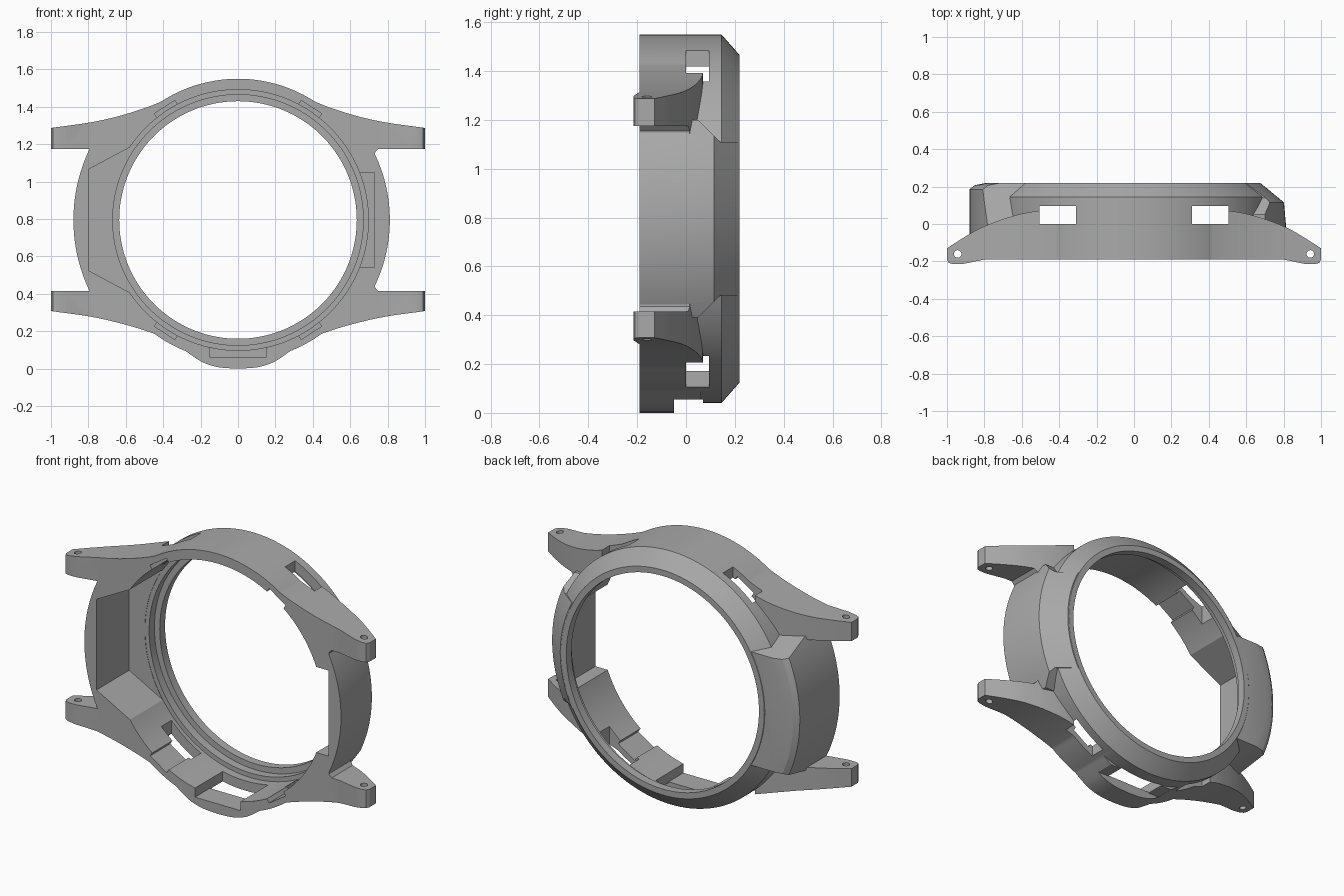
import bpy, bmesh, math
from mathutils import Vector, Matrix

if "Cube" in bpy.data.objects:
    bpy.data.objects.remove(bpy.data.objects["Cube"], do_unlink=True)

CZ = 0.795  # height of the ring axis

grey = bpy.data.materials.new("plain grey")
grey.use_nodes = True
grey.diffuse_color = (0.4, 0.4, 0.4, 1)
grey.node_tree.nodes["Principled BSDF"].inputs["Base Color"].default_value = (0.4, 0.4, 0.4, 1)


def finish(bm, name):
    bmesh.ops.recalc_face_normals(bm, faces=bm.faces)
    mesh = bpy.data.meshes.new(name)
    bm.to_mesh(mesh)
    bm.free()
    mesh.materials.append(grey)
    ob = bpy.data.objects.new(name, mesh)
    bpy.context.collection.objects.link(ob)
    return ob


def extrude(name, points, direction):
    """Closed solid from a planar loop of 3D points."""
    bm = bmesh.new()
    lower = [bm.verts.new(p) for p in points]
    upper = [bm.verts.new(Vector(p) + Vector(direction)) for p in points]
    bm.faces.new(lower)
    bm.faces.new(upper[::-1])
    for i in range(len(lower)):
        j = (i + 1) % len(lower)
        bm.faces.new((lower[j], lower[i], upper[i], upper[j]))
    return finish(bm, name)


def prism_y(name, xz, y0, y1):
    return extrude(name, [(x, y0, z) for x, z in xz], (0, y1 - y0, 0))


def revolve(name, profile, steps=144):
    """Solid of (radius, y) points turned about the ring axis."""
    bm = bmesh.new()
    rings = []
    for r, y in profile:
        angles = [2 * math.pi * i / steps for i in range(steps)]
        rings.append([bm.verts.new((r * math.cos(a), y, CZ + r * math.sin(a))) for a in angles])
    for a, b in zip(rings, rings[1:]):
        for i in range(steps):
            j = (i + 1) % steps
            bm.faces.new((a[i], a[j], b[j], b[i]))
    bm.faces.new(rings[0])
    bm.faces.new(rings[-1])
    return finish(bm, name)


def box(name, x, y, z):
    return prism_y(name, [(x[0], z[0]), (x[1], z[0]), (x[1], z[1]), (x[0], z[1])], *y)


def boolean(target, other, operation):
    mod = target.modifiers.new("bool", 'BOOLEAN')
    mod.operation = operation
    mod.solver = 'EXACT'
    mod.object = other
    bpy.context.view_layer.objects.active = target
    bpy.ops.object.modifier_apply(modifier=mod.name)
    bpy.data.objects.remove(other, do_unlink=True)


def smooth(points, n=5):
    """Catmull-Rom curve through 2D points."""
    p = [Vector(q) for q in points]
    p = [2 * p[0] - p[1]] + p + [2 * p[-1] - p[-2]]
    out = []
    for a, b, c, d in zip(p, p[1:], p[2:], p[3:]):
        for i in range(n):
            t = i / n
            out.append(0.5 * (2 * b + (c - a) * t + (2 * a - 5 * b + 4 * c - d) * t * t
                              + (3 * b - a - 3 * c + d) * t ** 3))
    return [tuple(q) for q in out] + [tuple(points[-1])]


def mirrored(half):
    """Close a half loop whose ends lie on x = 0."""
    return half + [(-x, y) for x, y in reversed(half[1:-1])]


def ramped_flank(name, profile, ramp, x0, x1):
    """Sector of a revolved solid whose two ends slope along (y, half height) points."""
    solid = revolve(name, profile)
    loop = [(x0, y, CZ + h) for y, h in ramp] + [(x0, y, CZ - h) for y, h in reversed(ramp)]
    boolean(solid, extrude(name + "_limits", loop, (x1 - x0, 0, 0)), 'INTERSECT')
    return solid


# Front outline of lugs and bottom bump
top_edge = smooth([(0, 1.543), (0.1, 1.536), (0.2, 1.515), (0.3, 1.478), (0.4, 1.433),
                   (0.5, 1.393), (0.65, 1.347), (0.8, 1.315), (1, 1.287)])
low_edge = smooth([(1, 0.308), (0.8, 0.28), (0.65, 0.248), (0.5, 0.205), (0.4, 0.166),
                   (0.3, 0.108), (0.24, 0.066), (0.18, 0.03), (0.1, 0.007), (0, 0)])
lug_root = [(1, 1.175), (0.75, 1.175), (0.732, 1.155)]
lug_root += [(x, 2 * CZ - z) for x, z in reversed(lug_root)]
lugs = prism_y("lugs", mirrored(top_edge + lug_root + low_edge), -0.3, 0.3)

# Trim the lugs by their curved profile seen from above
curve = smooth([(1, -0.13), (0.9, -0.066), (0.8, -0.012), (0.65, 0.042), (0.5, 0.07), (0.3, 0.062)])
profile = mirrored([(0, -0.19), (0.8, -0.19), (0.92, -0.215), (0.97, -0.215), (0.99, -0.208),
                    (1, -0.19)] + curve + [(0, 0.062)])
boolean(lugs, extrude("lug_profile", [(x, y, -0.2) for x, y in profile], (0, 0, 2)), 'INTERSECT')

# Trim the bottom bump behind its front lip
boolean(lugs, box("bottom_trim", (-0.3, 0.3), (-0.05, 0.3), (-0.2, 0.055)), 'DIFFERENCE')

# Round case body with the conical bezel
case = revolve("watch_case", [(0.755, -0.19), (0.755, 0.145), (0.67, 0.22)])

# Chamfered flank on one side, larger bulging block on the other
flank = ramped_flank("flank", [(0.812, -0.19), (0.812, 0.0), (0.802, 0.115), (0.676, 0.219)],
                     [(-0.3, 0.385), (0.0, 0.405), (0.05, 0.405), (0.14, 0.315), (0.3, 0.312)], 0.3, 1)
block = ramped_flank("side_block", [(0.88, -0.19), (0.88, 0.185), (0.852, 0.207), (0.8, 0.218)],
                     [(-0.3, 0.385), (0.0, 0.4), (0.3, 0.315)], -1, -0.3)
for part in (flank, block, lugs):
    boolean(case, part, 'UNION')

# Stepped bore
boolean(case, revolve("bore", [(0.697, -0.4), (0.697, 0.12), (0.67, 0.12), (0.67, 0.17),
                               (0.635, 0.17), (0.635, 0.4)]), 'DIFFERENCE')

# Pockets in both flanks
boolean(case, prism_y("block_pocket", [(-0.8, 1.065), (-0.5, 1.225), (-0.5, 0.365), (-0.8, 0.525)],
                      -0.4, 0.118), 'DIFFERENCE')
boolean(case, box("flank_pocket", (0.5, 0.73), (-0.4, 0.09), (0.54, 1.05)), 'DIFFERENCE')

# Recess at the bottom with a window behind the lip
boolean(case, box("bottom_recess", (-0.15, 0.15), (-0.4, 0.07), (0.06, 0.25)), 'DIFFERENCE')
boolean(case, box("bottom_window", (-0.15, 0.15), (-0.05, 0.07), (0.02, 0.2)), 'DIFFERENCE')

for s in (-1, 1):
    # Strap windows through the upper and lower walls
    boolean(case, box("strap_window", sorted((s * 0.31, s * 0.505)), (0, 0.095), (-0.2, 2)), 'DIFFERENCE')
    # Spring bar holes
    bm = bmesh.new()
    bmesh.ops.create_cone(bm, cap_ends=True, segments=24, radius1=0.02, radius2=0.02, depth=3,
                          matrix=Matrix.Translation((s * 0.943, -0.16, CZ)))
    boolean(case, finish(bm, "bar_hole"), 'DIFFERENCE')
    # Slanted slots inside the wall
    for v in (-1, 1):
        a = math.radians(57)
        out = Vector((s * math.cos(a), v * math.sin(a)))
        side = Vector((-out.y, out.x)) * 0.065
        mid = Vector((0, CZ))
        loop = [mid + out * 0.6 + side, mid + out * 0.72 + side,
                mid + out * 0.72 - side, mid + out * 0.6 - side]
        boolean(case, prism_y("wall_slot", [tuple(q) for q in loop], -0.4, 0.06), 'DIFFERENCE')

# Smooth curved walls, keep edges sharp
bpy.ops.object.select_all(action='DESELECT')
case.select_set(True)
bpy.context.view_layer.objects.active = case
bpy.ops.object.shade_smooth_by_angle(angle=math.radians(25))
